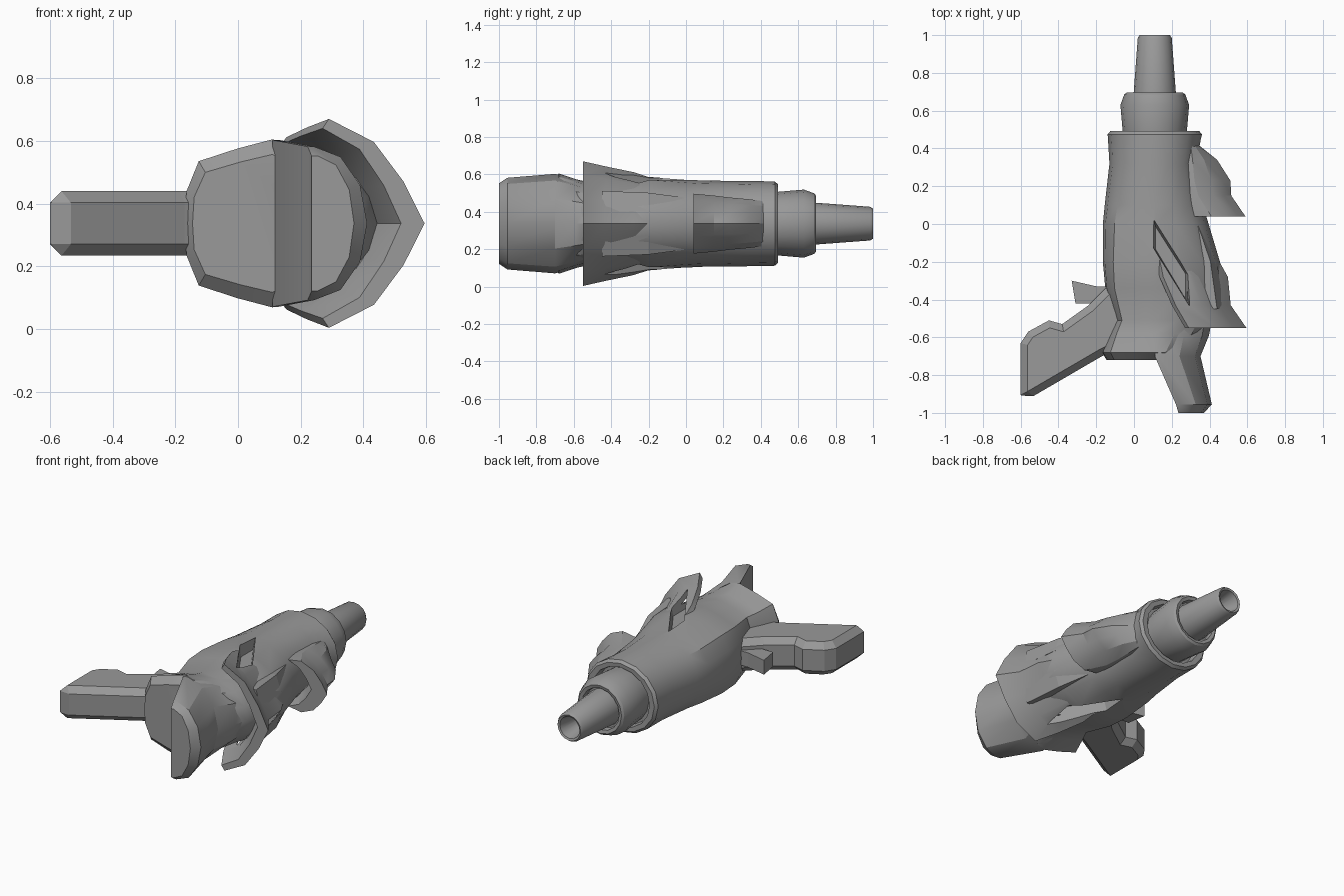
import bpy, bmesh, math

if "Cube" in bpy.data.objects:
    bpy.data.objects.remove(bpy.data.objects["Cube"])

ZC = 0.337   # height of the mirror plane
CX = 0.11    # barrel axis in x
grey = bpy.data.materials.new("grey")
grey.diffuse_color = (0.32, 0.32, 0.32, 1)
grey.use_nodes = True
grey.node_tree.nodes["Principled BSDF"].inputs["Base Color"].default_value = grey.diffuse_color


def finish(name, bm, smooth=None):
    bmesh.ops.recalc_face_normals(bm, faces=bm.faces)
    me = bpy.data.meshes.new(name)
    bm.to_mesh(me)
    bm.free()
    me.materials.append(grey)
    ob = bpy.data.objects.new(name, me)
    bpy.context.collection.objects.link(ob)
    if smooth:
        bpy.ops.object.select_all(action='DESELECT')
        ob.select_set(True)
        bpy.context.view_layer.objects.active = ob
        bpy.ops.object.shade_smooth_by_angle(angle=math.radians(smooth))
    return ob


def loft(name, rings, smooth=None):
    """Skin closed rings of equal length and cap both ends."""
    bm = bmesh.new()
    rows = [[bm.verts.new(p) for p in ring] for ring in rings]
    n = len(rows[0])
    for a, b in zip(rows, rows[1:]):
        for i in range(n):
            j = (i + 1) % n
            bm.faces.new((a[i], a[j], b[j], b[i]))
    bm.faces.new(rows[0])
    bm.faces.new(rows[-1])
    return finish(name, bm, smooth)


def lathe(name, profile, n=16):
    return loft(name, [[(CX + r * math.cos(2 * math.pi * i / n), y,
                         ZC + r * math.sin(2 * math.pi * i / n)) for i in range(n)]
                       for y, r in profile], 30)


def prism(name, pts, z0, z1, bevel=0):
    ob = loft(name, [[(x, y, z) for x, y in pts] for z in (z0, z1)])
    if bevel:
        m = ob.modifiers.new("bevel", 'BEVEL')
        m.width, m.segments = bevel, 1
        m.limit_method, m.angle_limit = 'ANGLE', math.radians(60)
    return ob


# Body: round at the muzzle, boxier towards the back, mostly on the left
HALF = [(1, 0), (.97, .36), (.78, .75), (.40, .97),
        (0, 1), (-.40, .89), (-.84, .74), (-.98, .38), (-1, 0)]
BOXY = HALF + [(x, -z) for x, z in HALF[-2:0:-1]]


def body_ring(y, left, right, h, box):
    ring = []
    for i, (bx, bz) in enumerate(BOXY):
        a = math.pi * i / 8
        k = box if bx <= 0 else box * .3
        x = math.cos(a) * (1 - k) + bx * k
        z = math.sin(a) * (1 - k) + bz * k
        ring.append((CX + x * (right if x > 0 else left), y, ZC + z * h))
    return ring


body = loft("body", [body_ring(*s) for s in [
    (.45, .19, .19, .18, 0), (.49, .20, .20, .185, 0), (.492, .235, .235, .21, 0),
    (.475, .25, .25, .225, 0), (.455, .248, .245, .226, 0), (.32, .24, .22, .228, .1),
    (.1, .265, .255, .23, .3), (0, .275, .285, .235, .5), (-.2, .275, .345, .25, .7),
    (-.34, .262, .36, .245, .8), (-.51, .21, .315, .22, .9), (-.58, .24, .27, .235, 1),
    (-.68, .28, .15, .268, 1), (-.72, .255, .06, .22, 1)]], 30)

# Collar and hollow nozzle
lathe("collar", [(.42, .165), (.49, .17), (.63, .182), (.685, .162), (.695, .15),
                 (.69, .13), (.66, .125)])
lathe("nozzle", [(.6, .12), (.69, .112), (.985, .09), (1, .08), (.995, .068), (.8, .03)])


# Tail: a D shaped block, flat on the left and round on the right
def tail_ring(y, xl, xr, h):
    xm = xl + .02
    arc = [(xm + (xr - xm) * math.cos(math.radians(a)), y,
            ZC + h * math.sin(math.radians(a))) for a in range(90, -91, -30)]
    return [(xl, y, ZC + h)] + arc + [(xl, y, ZC - h)]


loft("tail", [tail_ring(*s) for s in [
    (-.52, .11, .41, .21), (-.59, .11, .397, .235), (-.70, .11, .352, .266),
    (-.955, .222, .412, .245), (-1, .235, .37, .215)]], 30)


# Flared shells on the right side
def flare(name, rows, thick, base):
    arc = [(0, 1), (.47, .78), (.78, .40), (1, 0), (.78, -.40), (.47, -.78), (0, -1)]
    rings = []
    for y, xe, he, xa in rows:
        outer = [(xe + u * (xa - xe), y, ZC + v * he) for u, v in arc]
        inner = [(xe + u * (xa - xe - thick) - base, y, ZC + v * he * .91) for u, v in arc]
        rings.append(outer + inner[::-1])
    return loft(name, rings, 25)


rear = flare("rear_flare", [(-.16, .13, .236, .43), (-.28, .155, .275, .497),
                            (-.43, .22, .306, .512), (-.55, .29, .333, .595)], .055, .02)
flare("front_fin", [(.42, .30, .12, .34), (.34, .31, .13, .44), (.23, .32, .14, .51),
                    (.15, .34, .15, .515), (.04, .41, .16, .59)], .02, .09)

# Slanted slots cut into both flat sides, and a stepped rib beside each
SLOT = [(.10, .04), (.295, -.267), (.295, -.436), (.10, -.124)]
FLOOR = [(.115, -.015), (.272, -.262), (.272, -.395), (.115, -.135)]
for side, s in (("upper", 1), ("lower", -1)):
    cutter = loft(side + "_slot_cutter", [[(x, y, ZC + s * .175) for x, y in FLOOR],
                                          [(x, y, ZC + s * .26) for x, y in SLOT],
                                          [(x, y, ZC + s * .40) for x, y in SLOT]])
    cutter.hide_render = True
    cutter.hide_viewport = True
    for ob in (body, rear):
        m = ob.modifiers.new(side + "_slot", 'BOOLEAN')
        m.operation, m.object, m.solver = 'DIFFERENCE', cutter, 'EXACT'
    loft(side + "_rib", [[(x, y, ZC + s * lo), (x - .035, y, ZC + s * hi),
                          (x - .1, y, ZC + s * hi), (x - .1, y, ZC + s * lo)]
                         for y, x, lo, hi in [(-.45, .475, .065, .175), (-.2, .44, .065, .165),
                                              (-.01, .375, .065, .14)]])

# Grip and trigger
prism("grip", [(-.05, -.30), (-.15, -.34), (-.24, -.43), (-.38, -.53), (-.45, -.51),
               (-.56, -.57), (-.60, -.63), (-.60, -.905), (-.565, -.93), (-.17, -.70),
               (-.05, -.64)], ZC - .103, ZC + .103, .038)
prism("trigger", [(-.33, -.30), (-.20, -.33), (-.08, -.33), (-.15, -.42), (-.31, -.42)],
      ZC - .045, ZC + .045)
